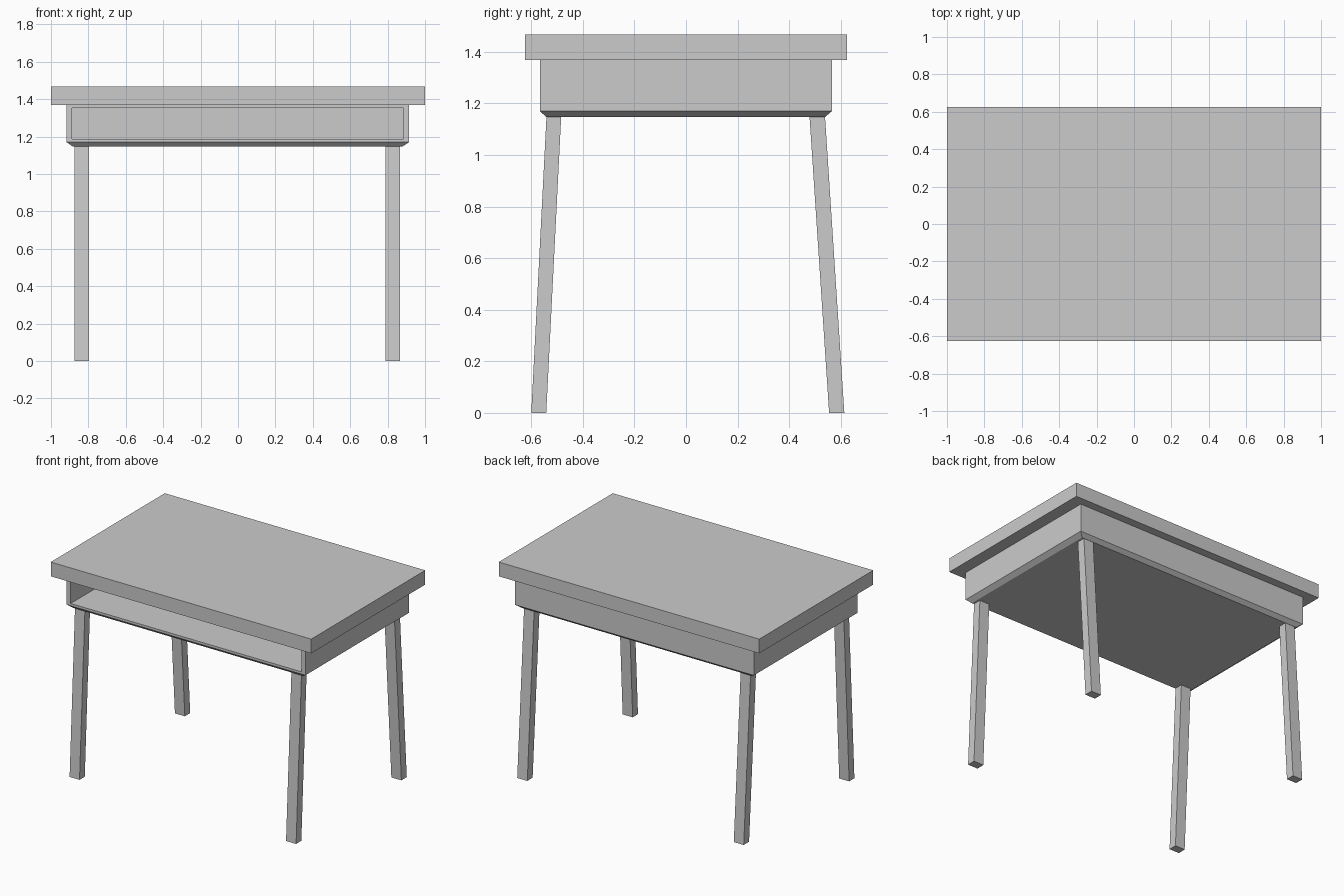
import bpy, bmesh

if "Cube" in bpy.data.objects:
    bpy.data.objects.remove(bpy.data.objects["Cube"])


def loft(name, rings):
    """Closed solid through rectangles (x0, x1, y0, y1, z), bottom to top."""
    bm = bmesh.new()
    loops = [[bm.verts.new(p) for p in ((x0, y0, z), (x1, y0, z), (x1, y1, z), (x0, y1, z))]
             for x0, x1, y0, y1, z in rings]
    bm.faces.new(loops[0][::-1])
    bm.faces.new(loops[-1])
    for a, b in zip(loops, loops[1:]):
        for i in range(4):
            j = (i + 1) % 4
            bm.faces.new((a[i], a[j], b[j], b[i]))
    mesh = bpy.data.meshes.new(name)
    bm.to_mesh(mesh)
    bm.free()
    obj = bpy.data.objects.new(name, mesh)
    bpy.context.collection.objects.link(obj)
    return obj


# Table top
loft("table_top", [(-1, 1, -0.625, 0.625, 1.368), (-1, 1, -0.625, 0.625, 1.467)])

# Storage box with a bevelled underside
box = loft("storage_box", [(-0.885, 0.882, -0.543, 0.54, 1.148),
                           (-0.918, 0.915, -0.567, 0.567, 1.171),
                           (-0.918, 0.915, -0.567, 0.567, 1.368)])

# Open compartment: inset the front face, then push it towards the back
bm = bmesh.new()
bm.from_mesh(box.data)
bm.normal_update()
front = min(bm.faces, key=lambda f: f.normal.y)
for y in (-0.567, 0.535):
    front = bmesh.ops.extrude_discrete_faces(bm, faces=[front])["faces"][0]
    for v in front.verts:
        v.co = (-0.888 if v.co.x < 0 else 0.885, y, 1.187 if v.co.z < 1.27 else 1.354)
bm.to_mesh(box.data)
bm.free()

# Legs, splayed to the front and back
for side, x0, x1 in (("left", -0.873, -0.797), ("right", 0.789, 0.866)):
    loft(f"front_{side}_leg", [(x0, x1, -0.60, -0.542, 0), (x0, x1, -0.541, -0.484, 1.15)])
    loft(f"back_{side}_leg", [(x0, x1, 0.555, 0.614, 0), (x0, x1, 0.479, 0.539, 1.15)])
